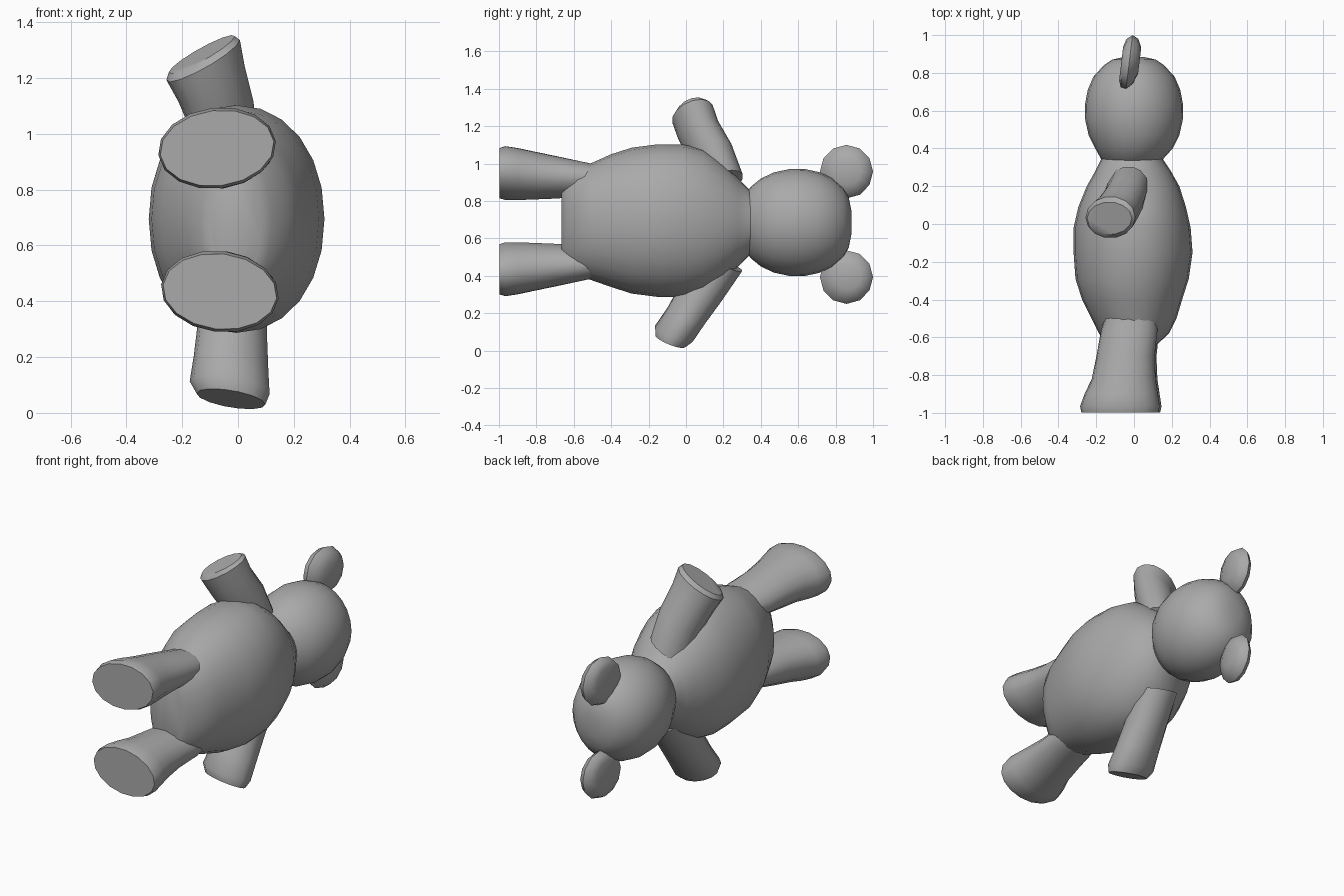
import bpy, bmesh, math
from mathutils import Vector, Matrix

plush = bpy.data.materials.new("grey plush")
plush.diffuse_color = (0.4, 0.4, 0.4, 1)


def loft(name, rings, u, v, sides=20, power=2.0, angle=50):
    """Skin elliptical rings (centre, radius along u, radius along v) and cap both ends."""
    bm = bmesh.new()
    u, v = Vector(u).normalized(), Vector(v).normalized()
    loops = []
    for cx, cy, cz, ru, rv in rings:
        loop = []
        for i in range(sides):
            a = 2 * math.pi * i / sides
            c, s = math.cos(a), math.sin(a)
            c = math.copysign(abs(c) ** (2 / power), c)
            s = math.copysign(abs(s) ** (2 / power), s)
            loop.append(bm.verts.new(Vector((cx, cy, cz)) + u * ru * c + v * rv * s))
        loops.append(loop)
    for a, b in zip(loops, loops[1:]):
        for i in range(sides):
            j = (i + 1) % sides
            bm.faces.new((a[i], a[j], b[j], b[i]))
    bm.faces.new(loops[0])
    bm.faces.new(loops[-1])
    bmesh.ops.recalc_face_normals(bm, faces=bm.faces)
    mesh = bpy.data.meshes.new(name)
    bm.to_mesh(mesh)
    bm.free()
    ob = bpy.data.objects.new(name, mesh)
    bpy.context.collection.objects.link(ob)
    mesh.materials.append(plush)
    bpy.ops.object.select_all(action='DESELECT')
    ob.select_set(True)
    bpy.context.view_layer.objects.active = ob
    bpy.ops.object.shade_smooth_by_angle(angle=math.radians(angle))
    return ob


X, Y, Z = (1, 0, 0), (0, 1, 0), (0, 0, 1)

# Egg-shaped body, blunt at the bottom, narrowing to the neck
loft("body", [
    (-0.01, -0.665, 0.68, 0.09, 0.22), (-0.01, -0.64, 0.68, 0.13, 0.255),
    (0.00, -0.58, 0.69, 0.185, 0.285), (0.00, -0.50, 0.69, 0.225, 0.315),
    (-0.01, -0.40, 0.695, 0.265, 0.355), (-0.01, -0.29, 0.695, 0.30, 0.39),
    (-0.005, -0.15, 0.695, 0.315, 0.408), (-0.01, -0.02, 0.695, 0.31, 0.408),
    (-0.01, 0.09, 0.695, 0.285, 0.385), (-0.005, 0.20, 0.69, 0.245, 0.31),
    (-0.005, 0.28, 0.685, 0.20, 0.235), (-0.01, 0.34, 0.685, 0.165, 0.175),
    (-0.01, 0.40, 0.685, 0.15, 0.15)], X, Z, 24, 2.1)

# Round head with a slightly flattened crown
loft("head", [
    (-0.01, 0.31, 0.685, 0.13, 0.14), (-0.01, 0.345, 0.685, 0.165, 0.19),
    (0.00, 0.40, 0.685, 0.205, 0.235), (0.00, 0.47, 0.685, 0.24, 0.268),
    (0.00, 0.55, 0.685, 0.258, 0.285), (0.00, 0.63, 0.685, 0.26, 0.287),
    (0.00, 0.71, 0.685, 0.245, 0.27), (0.00, 0.78, 0.685, 0.215, 0.238),
    (0.00, 0.84, 0.685, 0.16, 0.185), (0.00, 0.87, 0.685, 0.115, 0.135),
    (0.00, 0.885, 0.685, 0.05, 0.06)], X, Z, 24)

# Disc ears: flat front, domed back, leaning a little forward
for name, z in (("upper_ear", 0.957), ("lower_ear", 0.393)):
    loft(name, [
        (-0.068, 0.85, z, 0.09, 0.09), (-0.055, 0.852, z, 0.128, 0.128),
        (-0.025, 0.858, z, 0.143, 0.143), (0.008, 0.862, z, 0.12, 0.12),
        (0.03, 0.865, z, 0.07, 0.07)], (0.12, 1, 0), Z, 12)

# Legs flaring into long flat soles, mirrored about the body's middle height
for name, s, mid, dx in (("upper_leg", 1, 0.692, 0.0), ("lower_leg", -1, 0.692, 0.01)):
    loft(name, [
        (dx - 0.075, -0.998, mid + s * 0.257, 0.205, 0.135),
        (dx - 0.075, -0.965, mid + s * 0.257, 0.212, 0.145),
        (dx - 0.068, -0.90, mid + s * 0.252, 0.195, 0.14),
        (dx - 0.055, -0.82, mid + s * 0.245, 0.17, 0.13),
        (dx - 0.045, -0.70, mid + s * 0.235, 0.155, 0.115),
        (dx - 0.025, -0.56, mid + s * 0.225, 0.15, 0.095),
        (dx - 0.01, -0.42, mid + s * 0.21, 0.12, 0.08)],
        (1, 0, s * 0.12), (-s * 0.12, 0, 1), 16, angle=40)

# Upper arm, its paw cut on a slant
loft("upper_arm", [
    (-0.03, 0.20, 0.90, 0.12, 0.11), (-0.055, 0.13, 1.06, 0.125, 0.12),
    (-0.095, 0.065, 1.18, 0.135, 0.115), (-0.125, 0.035, 1.265, 0.15, 0.115),
    (-0.13, 0.03, 1.285, 0.135, 0.09)],
    (0.88, 0, 0.48), (0, 0.96, 0.28), 14, angle=40)

# Lower arm, reaching down with a blunt paw
loft("lower_arm", [
    (-0.01, 0.19, 0.47, 0.12, 0.12), (-0.02, 0.08, 0.31, 0.125, 0.12),
    (-0.025, 0.0, 0.185, 0.135, 0.11), (-0.03, -0.065, 0.09, 0.145, 0.11),
    (-0.025, -0.085, 0.05, 0.125, 0.085)],
    (1, 0, -0.16), (0, 0.93, -0.36), 14, angle=40)
